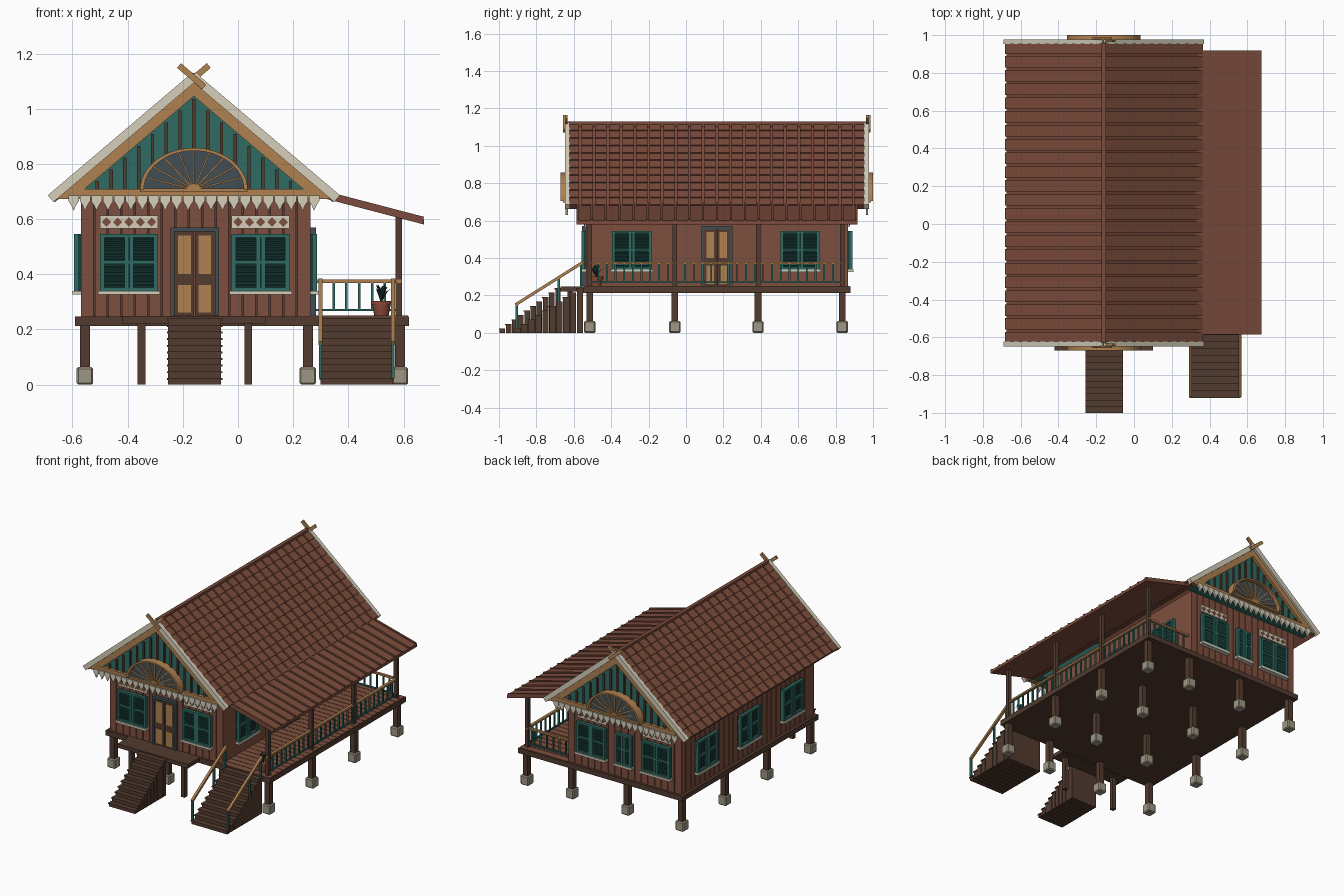
import bpy, bmesh, math, random
from mathutils import Matrix, Vector

if "Cube" in bpy.data.objects:
    bpy.data.objects.remove(bpy.data.objects["Cube"])
random.seed(4)


def material(name, rgb):
    m = bpy.data.materials.new(name)
    m.use_nodes = True
    m.diffuse_color = (*rgb, 1)
    m.node_tree.nodes["Principled BSDF"].inputs["Base Color"].default_value = (*rgb, 1)
    return m


TILE = material("roof tile", (0.20, 0.072, 0.045))
WALL = material("wall brown", (0.21, 0.078, 0.05))
WOOD = material("dark wood", (0.085, 0.044, 0.028))
TEAL = material("teal paint", (0.028, 0.15, 0.125))
DEEP = material("deep teal", (0.01, 0.045, 0.042))
TAN = material("tan wood", (0.43, 0.22, 0.08))
CREAM = material("cream paint", (0.66, 0.62, 0.5))
STONE = material("stone", (0.34, 0.31, 0.23))
SLATE = material("slate", (0.055, 0.076, 0.085))
CLAY = material("clay", (0.27, 0.07, 0.04))
I = Matrix()
T, R = Matrix.Translation, Matrix.Rotation


def finish(name, mat, bm):
    bmesh.ops.recalc_face_normals(bm, faces=bm.faces)
    me = bpy.data.meshes.new(name)
    bm.to_mesh(me)
    bm.free()
    me.materials.append(mat)
    ob = bpy.data.objects.new(name, me)
    bpy.context.collection.objects.link(ob)
    return ob


def prisms(name, mat, profiles, y0, y1, M=I):
    """Extrude x-z outlines from y0 to y1."""
    bm = bmesh.new()
    for pts in profiles:
        a = [bm.verts.new(M @ Vector((x, y0, z))) for x, z in pts]
        b = [bm.verts.new(M @ Vector((x, y1, z))) for x, z in pts]
        bm.faces.new(a)
        bm.faces.new(b[::-1])
        for i in range(len(a)):
            j = (i + 1) % len(a)
            bm.faces.new((a[i], b[i], b[j], a[j]))
    return finish(name, mat, bm)


def boxes(name, mat, spans, M=I):
    """Boxes given as (x0, x1, y0, y1, z0, z1), or the same with a matrix last."""
    bm = bmesh.new()
    for s in spans:
        x0, x1, y0, y1, z0, z1 = s[:6]
        P = M @ s[6] if len(s) > 6 else M
        c = T(((x0 + x1) / 2, (y0 + y1) / 2, (z0 + z1) / 2))
        bmesh.ops.create_cube(bm, size=1, matrix=P @ c @ Matrix.Diagonal((x1 - x0, y1 - y0, z1 - z0, 1)))
    return finish(name, mat, bm)


def post(x, y, r, z0, z1):
    return (x - r, x + r, y - r, y + r, z0, z1)


def bar(a, b, r):
    """Square bar between two points."""
    a, b = Vector(a), Vector(b)
    d = b - a
    return (-r, r, -r, r, 0, d.length, T(a) @ d.to_track_quat('Z', 'Y').to_matrix().to_4x4())


# Main dimensions
XL, XR, YF, YB, FLOOR = -0.57, 0.262, -0.535, 0.865, 0.25
MID, YC = -0.16, 0.165
FACE = {"front": lambda u: T((u, YF, 0)),
        "back": lambda u: T((u, YB, 0)) @ R(math.pi, 4, 'Z'),
        "right": lambda u: T((XR, u, 0)) @ R(math.pi / 2, 4, 'Z'),
        "left": lambda u: T((XL, u, 0)) @ R(-math.pi / 2, 4, 'Z')}

# Foundations, deck and floor
grid = [(x, y) for x in (-0.555, -0.155, 0.253, 0.587) for y in (-0.515, -0.06, 0.385, 0.835)]
stones = boxes("foundation_stones", STONE, [post(x, y, 0.03, 0, 0.063) for x, y in grid])
bev = stones.modifiers.new("bevel", 'BEVEL')
bev.width, bev.segments = 0.006, 1
boxes("foundation_posts", WOOD, [post(x, y, 0.018, 0.05, 0.22) for x, y in grid])
boxes("deck", WOOD, [(-0.59, 0.62, -0.55, 0.88, 0.213, FLOOR - 0.003)])
boxes("veranda_floor", WALL, [(XR, 0.617, -0.548 + i * 0.0475, -0.504 + i * 0.0475, 0.24, FLOOR) for i in range(30)])

# Walls with vertical planks
boxes("wall_core", WOOD, [(XL + 0.006, XR - 0.006, YF + 0.006, YB - 0.006, FLOOR - 0.01, 0.69)])
for side, mid, half, n in (("front", -0.154, 0.416, 17), ("back", -0.154, 0.416, 17),
                           ("left", YC, 0.7, 28), ("right", YC, 0.7, 1)):
    w = 2 * half / n
    boxes(side + "_wall_planks", WALL,
          [(-half + i * w + 0.002, -half + (i + 1) * w - 0.002, 0, 0.008, FLOOR - 0.005, 0.685) for i in range(n)],
          FACE[side](mid))


def window(name, M, half=0.105, fret=False):
    z0, z1, zm = 0.34, 0.545, 0.443
    boxes(name + "_backing", DEEP, [(-half, half, -0.01, 0.004, z0, z1)], M)
    parts = [(-half, half, -0.024, 0, z, z + 0.012) for z in (z0, z1 - 0.012)]
    parts += [(-half, half, -0.022, 0, zm - 0.006, zm + 0.006)]
    parts += [(u - 0.008, u + 0.008, -0.024, 0, z0, z1) for u in (-half + 0.008, -0.009, 0.009, half - 0.008)]
    slat = R(math.radians(-35), 4, 'X')
    for s in (-1, 1):
        for base in (z0 + 0.012, zm + 0.006):
            for k in range(5):
                parts.append((-half / 2 + 0.012, half / 2 - 0.012, -0.008, 0.006, -0.002, 0.002,
                              T((s * half / 2, -0.013, base + 0.009 + k * 0.0165)) @ slat))
    boxes(name + "_shutters", TEAL, parts, M)
    boxes(name + "_sill", CREAM, [(-half - 0.008, half + 0.008, -0.03, 0, z0 - 0.014, z0)], M)
    if fret:
        boxes(name + "_fretwork", CREAM, [(-half, half, -0.008, 0, 0.565, 0.613)], M)
        prisms(name + "_fretwork_diamonds", WALL,
               [[(u - 0.017, 0.589), (u, 0.572), (u + 0.017, 0.589), (u, 0.606)]
                for u in [(-2 + k) * 0.041 for k in range(5)]], -0.011, -0.004, M)


def door(name, M, half):
    top = 0.57
    boxes(name + "_frame", SLATE, [(-half, -half + 0.014, -0.02, 0, FLOOR, top), (half - 0.014, half, -0.02, 0, FLOOR, top),
                                   (-half, half, -0.02, 0, top - 0.016, top)], M)
    w = half - 0.014
    boxes(name + "_leaves", WOOD, [(-w, -0.002, -0.012, 0, FLOOR, top - 0.01), (0.002, w, -0.012, 0, FLOOR, top - 0.01)], M)
    boxes(name + "_panels", TAN, [(s * w / 2 - w / 2 + 0.014, s * w / 2 + w / 2 - 0.014, -0.016, -0.01, a, b)
                                  for s in (-1, 1) for a, b in ((0.262, 0.36), (0.4, 0.54))], M)


for u in (-0.395, 0.082):
    for side in ("front", "back"):
        window(side + "_window", FACE[side](u), fret=True)
for u in (-0.29, 0.61):
    window("right_window", FACE["right"](u))
for u in (-0.29, YC, 0.61):
    window("left_window", FACE["left"](u))
window("back_small_window", FACE["back"](-0.156), 0.06)
door("front_door", FACE["front"](-0.157), 0.088)
door("veranda_door", FACE["right"](YC), 0.083)

# Tiled roof, one half on each side of the ridge
APEX, EAVE = 1.112, 0.675
run = 0.515
ang = math.atan2(APEX - EAVE, run)
length = math.hypot(run, APEX - EAVE)
slope = math.tan(ang)
ROWS, COLS, Y0, Y1 = 11, 22, -0.638, 0.968
step, col = length / ROWS, (Y1 - Y0) / COLS
for name, s in (("left", -1), ("right", 1)):
    S = T((MID, 0, APEX)) @ Matrix.Diagonal((s, 1, 1, 1)) @ R(ang, 4, 'Y')
    boxes(name + "_roof_slab", TILE, [(0, length, Y0 + 0.01, Y1 - 0.01, -0.018, 0)], S)
    tilt = R(math.radians(-6), 4, 'Y')
    boxes(name + "_roof_tiles", TILE,
          [(0, step, 0.006, col - 0.006, -0.004, 0.006, T((i * step, Y0 + j * col, 0.003)) @ tilt)
           for i in range(ROWS) for j in range(COLS)], S)
    boxes(name + "_roof_edge_trim", CREAM, [(-0.008, length + 0.004, a, b, -0.014, 0.018)
                                            for a, b in ((-0.648, -0.622), (0.952, 0.978))], S)
    # Crossed ridge finials
    boxes(name + "_finials", TAN, [(-0.07, 0.05, y - 0.006, y + 0.006, -0.012, 0.01)
                                   for y in (-0.645 - 0.006 * s, 0.975 + 0.006 * s)], S)
boxes("ridge_cap", TILE, [(MID - 0.012, MID + 0.012, -0.63, 0.96, 1.1, 1.13)])

# Lean-to roof over the veranda
prisms("veranda_roof", TILE, [[(0.3, 0.698), (0.675, 0.6), (0.675, 0.58), (0.3, 0.678)]], -0.585, 0.918)
lean = T((0.31, 0, 0.695)) @ R(math.atan2(0.098, 0.375), 4, 'Y')
boxes("veranda_roof_ribs", TILE, [(0, 0.374, y, y + 0.012, -0.006, 0.008)
                                  for y in [-0.585 + 0.0745 * k for k in range(21)]], lean)


# Gables: local y grows inward, the outer plane is local y = 0
def gable(name, M):
    prisms(name + "_panel", TEAL, [[(-0.48, 0.68), (0.48, 0.68), (0, 1.09)]], 0.012, 0.09, M)
    battens = [0.05 * k for k in range(-8, 9)]
    boxes(name + "_battens", WOOD, [(u - 0.006, u + 0.006, 0.004, 0.02, 0.69, 1.035 - slope * abs(u)) for u in battens], M)
    cut = 0.672
    o, i = (1.1 - cut) / slope, (1.045 - cut) / slope
    prisms(name + "_bargeboards", TAN, [[(0, 1.1), (s * o, cut), (s * i, cut), (0, 1.045)] for s in (-1, 1)], -0.006, 0.02, M)
    boxes(name + "_beam", TAN, [(-i, i, -0.008, 0.02, cut, 0.708)], M)
    prisms(name + "_fringe", CREAM, [[(u - 0.019, 0.685), (u + 0.019, 0.685), (u + 0.019, 0.665), (u + 0.009, 0.65),
                                      (u, 0.63), (u - 0.009, 0.65), (u - 0.019, 0.665)]
                                     for u in [0.0415 * (k - 10.5) for k in range(22)]], -0.016, -0.004, M)
    # Half-round fan light
    def arc(f, n=24):
        return [(0.195 * f * math.cos(math.pi * k / n), 0.706 + 0.152 * f * math.sin(math.pi * k / n)) for k in range(n + 1)]
    prisms(name + "_fan_glass", SLATE, [arc(0.96)], -0.016, 0.015, M)
    out, inn = arc(1), arc(0.93)
    prisms(name + "_fan_arch", TAN, [[out[k], out[k + 1], inn[k + 1], inn[k]] for k in range(24)], -0.042, 0.015, M)
    tips = arc(0.95, 10)
    boxes(name + "_fan_rays", TAN, [bar((0, -0.019, 0.708), (x, -0.019, z), 0.003) for x, z in tips[1:-1]], M)
    prisms(name + "_fan_hub", TAN, [arc(0.14, 10)], -0.026, 0.0, M)
    boxes(name + "_fan_sill", TAN, [(-0.195, 0.195, -0.03, 0, 0.698, 0.71)], M)


gable("front_gable", T((MID, -0.628, 0)))
gable("back_gable", T((MID, 0.958, 0)) @ R(math.pi, 4, 'Z'))

# Front landing and both stairs
boxes("front_landing", WOOD, [(-0.42, 0.1, -0.67, -0.55, 0.222, 0.248)])
boxes("landing_posts", WOOD, [post(x, -0.62, 0.014, 0, 0.225) for x in (-0.35, 0.037)])


def stairs(name, x0, x1, y0, y1, n=10):
    d = (y1 - y0) / n
    spans = [(x0 + 0.004, x1 - 0.004, y0 + k * d + 0.004, y0 + (k + 1) * d, 0, (k + 1) * 0.024) for k in range(n)]
    spans += [(x0, x1, y0 + k * d, y0 + (k + 1) * d, (k + 1) * 0.024 - 0.007, (k + 1) * 0.024) for k in range(n)]
    boxes(name, WOOD, spans)


stairs("front_stairs", -0.257, -0.057, -1.0, -0.67)
stairs("veranda_stairs", 0.295, 0.565, -0.92, -0.55)
rails = (0.299, 0.562)
boxes("stair_rail_posts", TEAL, [post(x, y, 0.006, z, z + 0.125) for x in rails
                                 for y, z in ((-0.905, 0.024), (-0.68, 0.168), (-0.562, 0.24))])
boxes("stair_handrails", TAN, [bar((x, -0.912, 0.15), (x, -0.55, 0.378), 0.008) for x in rails])

# Veranda posts and balustrade
boxes("veranda_posts", WOOD, [post(0.583, y, 0.012, FLOOR, 0.608) for y in (-0.515, -0.06, 0.385, 0.835)])
boxes("top_rails", TAN, [(0.574, 0.592, -0.53, 0.85, 0.368, 0.38), (XR, 0.583, 0.827, 0.843, 0.368, 0.38)])
boxes("bottom_rails", TEAL, [(0.578, 0.588, -0.515, 0.835, 0.266, 0.274), (XR, 0.583, 0.83, 0.84, 0.266, 0.274)])
boxes("balusters", TEAL, [post(0.583, -0.47 + 0.0465 * k, 0.0045, 0.27, 0.37) for k in range(28)]
      + [post(0.3 + 0.0465 * k, 0.835, 0.0045, 0.27, 0.37) for k in range(6)])

# Potted plant
for nm, z0, z1, r0, r1 in (("plant_pot", FLOOR, 0.292, 0.026, 0.034), ("plant_pot_rim", 0.29, 0.302, 0.038, 0.038)):
    bm = bmesh.new()
    bmesh.ops.create_cone(bm, cap_ends=True, segments=16, radius1=r0, radius2=r1, depth=z1 - z0,
                          matrix=T((0.52, -0.48, (z0 + z1) / 2)))
    finish(nm, CLAY, bm)
bm = bmesh.new()
for k in range(16):
    a, lean_out = k * 2.4, random.uniform(0.015, 0.05)
    d, w = Vector((math.cos(a), math.sin(a), 0)), Vector((-math.sin(a), math.cos(a), 0)) * 0.007
    base, up = Vector((0.52, -0.48, 0.3)), Vector((0, 0, 0.075 - lean_out * 0.6))
    mid, tip = base + d * lean_out * 0.5 + up * 0.75, base + d * lean_out + up
    v = [bm.verts.new(p) for p in (base - w * 0.5, base + w * 0.5, mid + w, tip, mid - w)]
    bm.faces.new(v)
finish("plant_leaves", DEEP, bm)
